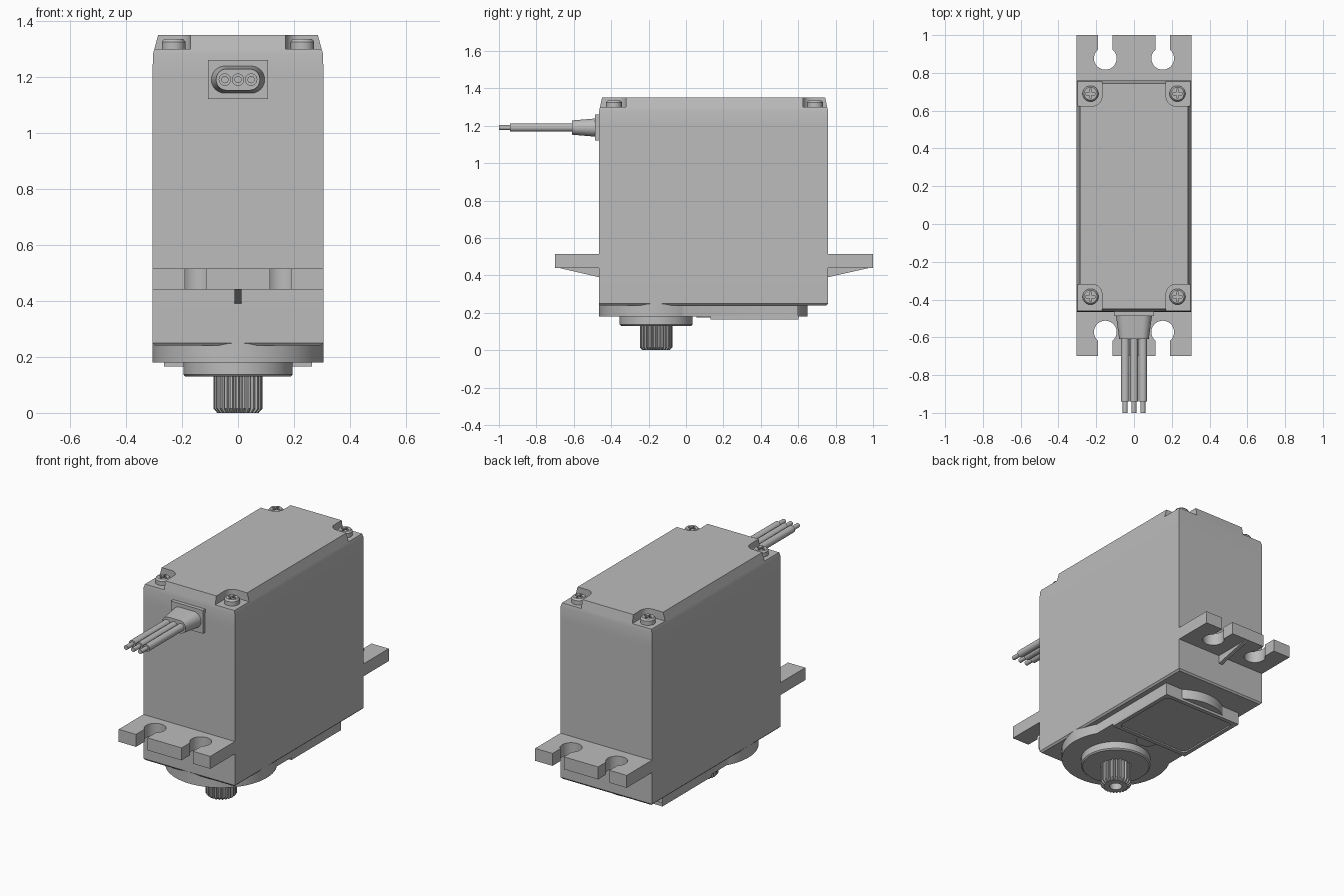
import bpy
import bmesh
from math import cos, sin, pi, radians

old = bpy.data.objects.get("Cube")
if old:
    bpy.data.objects.remove(old, do_unlink=True)

grey = bpy.data.materials.new("plain grey")
grey.use_nodes = True
color = (0.5, 0.5, 0.5, 1)
grey.diffuse_color = color
grey.node_tree.nodes["Principled BSDF"].inputs["Base Color"].default_value = color

AXIS = {"x": lambda u, v, w: (w, u, v),
        "y": lambda u, v, w: (u, w, v),
        "z": lambda u, v, w: (u, v, w)}


# Outlines
def circle(u, v, r, n=48):
    return [(u + r * cos(2 * pi * i / n), v + r * sin(2 * pi * i / n)) for i in range(n)]


def rect(u0, u1, v0, v1):
    return [(u0, v0), (u1, v0), (u1, v1), (u0, v1)]


def round_rect(u, v, hu, hv, r, seg=8):
    pts = []
    for k, (su, sv) in enumerate([(1, 1), (-1, 1), (-1, -1), (1, -1)]):
        for i in range(seg + 1):
            a = (k + i / seg) * pi / 2
            pts.append((u + su * (hu - r) + r * cos(a), v + sv * (hv - r) + r * sin(a)))
    return pts


def loft(name, sections, axis="z"):
    """Skin a list of (outline, level) sections and cap both ends."""
    bm = bmesh.new()
    rings = [[bm.verts.new(AXIS[axis](u, v, w)) for u, v in pts] for pts, w in sections]
    for a, b in zip(rings, rings[1:]):
        for i in range(len(a)):
            j = (i + 1) % len(a)
            bm.faces.new((a[i], a[j], b[j], b[i]))
    bm.faces.new(rings[0])
    bm.faces.new(rings[-1])
    bmesh.ops.recalc_face_normals(bm, faces=bm.faces)
    mesh = bpy.data.meshes.new(name)
    bm.to_mesh(mesh)
    bm.free()
    mesh.materials.append(grey)
    obj = bpy.data.objects.new(name, mesh)
    bpy.context.scene.collection.objects.link(obj)
    return obj


def prism(name, pts, w0, w1, axis="z"):
    return loft(name, [(pts, w0), (pts, w1)], axis)


def combine(obj, others, operation="DIFFERENCE"):
    """Boolean each helper into obj, bake the result, remove the helpers."""
    for other in others:
        mod = obj.modifiers.new("boolean", "BOOLEAN")
        mod.operation = operation
        mod.solver = "EXACT"
        mod.object = other
        other.hide_render = True
    graph = bpy.context.evaluated_depsgraph_get()
    baked = bpy.data.meshes.new_from_object(obj.evaluated_get(graph))
    obj.modifiers.clear()
    obj.data = baked
    for other in others:
        bpy.data.objects.remove(other, do_unlink=True)


W, FRONT, BACK = 0.305, -0.465, 0.76
SHAFT_Y = -0.16
CORNERS = [(sx, y, d) for sx in (-1, 1) for y, d in ((-0.385, -1), (0.69, 1))]


# Case: chamfered at the bottom, drawn in towards the lid
def case_section(inset, z):
    return rect(-W + inset, W - inset, FRONT + inset * 0.8, BACK - inset * 0.8), z


case = loft("case", [case_section(0.01, 0.24), case_section(0, 0.25), case_section(0, 1.2),
                     case_section(0.001, 1.28), case_section(0.02, 1.35)])
pockets = []
for sx, y, d in CORNERS:
    pockets.append(prism("pocket_cutter",
                         round_rect(sx * 0.27, y + d * 0.04, 0.1, 0.105, 0.05), 1.3, 1.5))
combine(case, pockets)

# Lid screws with cross slots
for sx, y, d in CORNERS:
    x = sx * 0.23
    screw = loft("lid_screw", [(circle(x, y, 0.042, 32), 1.29), (circle(x, y, 0.042, 32), 1.325),
                               (circle(x, y, 0.034, 32), 1.335)])
    combine(screw, [prism("slot_cutter", rect(x - a, x + a, y - b, y + b), 1.32, 1.4)
                    for a, b in ((0.024, 0.006), (0.006, 0.024))])

# Mounting flanges with keyhole slots, each with a stiffening rib below
for name, root, tip, hole in (("front", FRONT, -0.7, -0.572), ("back", BACK, 1.0, 0.877)):
    d = 1 if tip > root else -1
    lo, hi = sorted((root - d * 0.01, tip))
    flange = prism(name + "_flange", rect(-W, W, lo, hi), 0.44, 0.515)
    cutters = []
    for x in (-0.152, 0.152):
        s0, s1 = sorted((hole, tip + d * 0.1))
        cutters.append(prism("hole_cutter", circle(x, hole, 0.06), 0.3, 0.6))
        cutters.append(prism("slot_cutter", rect(x - 0.038, x + 0.038, s0, s1), 0.31, 0.61))
    combine(flange, cutters)
    prism(name + "_rib", [(root - d * 0.005, 0.389), (root - d * 0.005, 0.442), (tip - d * 0.01, 0.442)],
          -0.012, 0.012, "x")

# Gear cover: round at the shaft, straight behind, with a bulged end
cover = prism("gear_cover", circle(0, SHAFT_Y, W, 96), 0.18, 0.26)
combine(cover, [prism("cover_tail", rect(-0.265, 0.265, SHAFT_Y, 0.6), 0.18, 0.26),
                prism("cover_bulge", circle(0, 0.4, 0.25, 64), 0.18, 0.26)], "UNION")
prism("cover_dimple", circle(0, 0.12, 0.065, 32), 0.174, 0.185)

# Raised label plate with a sunken panel
plate = prism("label_plate", rect(-0.265, 0.265, 0.13, 0.602), 0.165, 0.185)
combine(plate, [prism("panel_cutter", round_rect(0, 0.366, 0.24, 0.211, 0.03), 0.1, 0.173)])

# Output boss and splined shaft
loft("output_boss", [(circle(0, SHAFT_Y, 0.188, 64), 0.13), (circle(0, SHAFT_Y, 0.195, 64), 0.137),
                     (circle(0, SHAFT_Y, 0.195, 64), 0.2)])


def spline_outline(scale):
    pts, teeth = [], 25
    for i in range(teeth):
        for step, r in ((0, 0.076), (0.3, 0.076), (0.45, 0.087), (0.85, 0.087)):
            a = 2 * pi * (i + step) / teeth
            pts.append((scale * r * cos(a), SHAFT_Y + scale * r * sin(a)))
    return pts


shaft = loft("output_shaft", [(spline_outline(0.85), 0), (spline_outline(1), 0.015),
                              (spline_outline(1), 0.15)])
combine(shaft, [prism("bore_cutter", circle(0, SHAFT_Y, 0.035, 32), -0.1, 0.08)])

# Cable outlet: backing plate, tapered boot, three wires with bare ends
Z = 1.19
prism("cable_plate", rect(-0.107, 0.107, 1.12, 1.26), -0.487, FRONT + 0.01, "y")
loft("cable_boot", [(round_rect(0, Z, 0.078, 0.038, 0.037), -0.61),
                    (round_rect(0, Z, 0.096, 0.049, 0.048), -0.48)], "y")
for x in (-0.047, 0, 0.047):
    prism("wire", circle(x, Z, 0.022, 24), -0.94, -0.58, "y")
    prism("wire_end", circle(x, Z, 0.013, 20), -1.0, -0.93, "y")

# Smooth shading with sharp edges kept
bpy.ops.object.select_all(action="DESELECT")
for obj in bpy.context.scene.objects:
    if obj.type == "MESH":
        obj.select_set(True)
        bpy.context.view_layer.objects.active = obj
bpy.ops.object.shade_smooth_by_angle(angle=radians(30))
